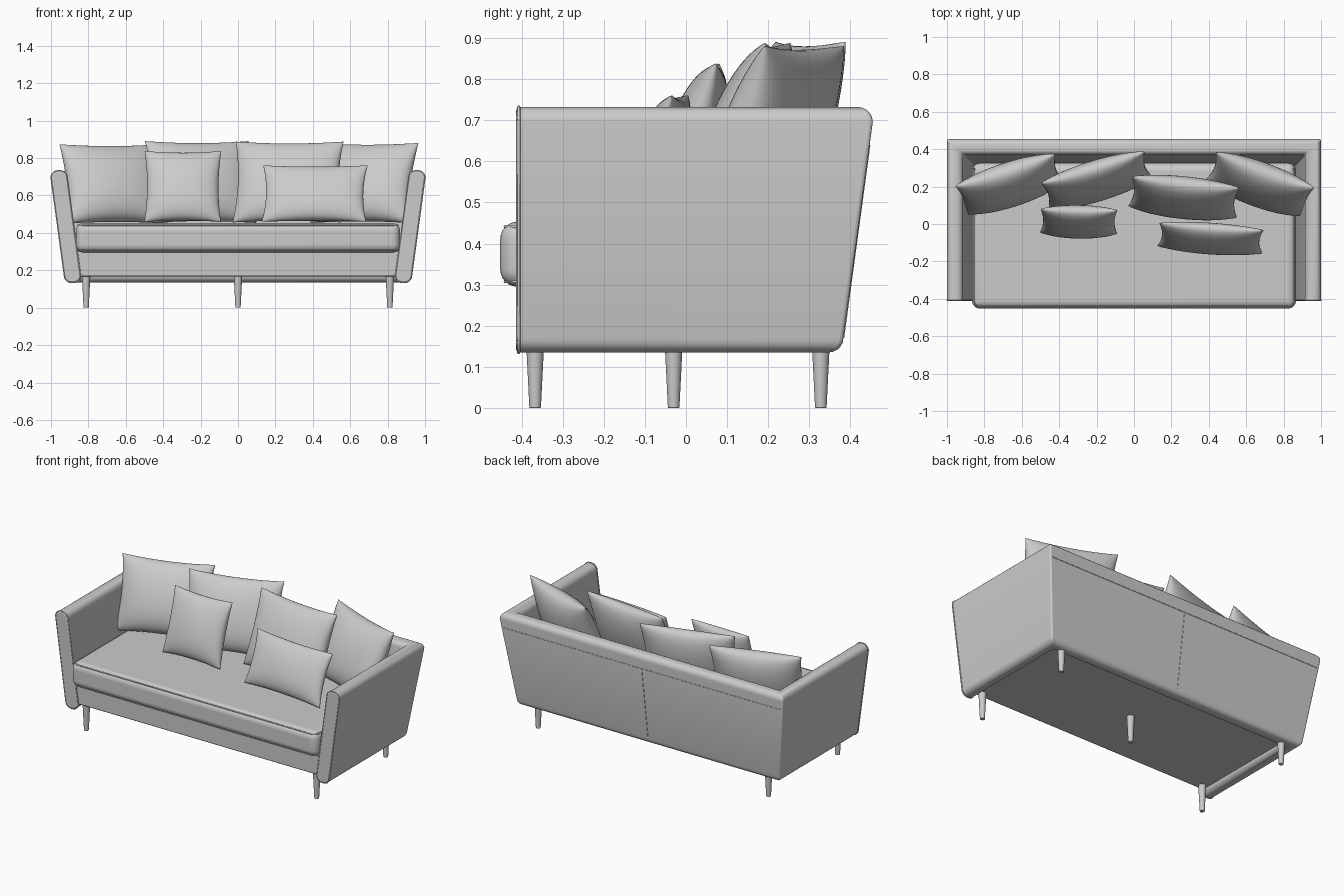
import bpy, bmesh, math
from mathutils import Matrix, Vector

if "Cube" in bpy.data.objects:
    bpy.data.objects.remove(bpy.data.objects["Cube"])


def make_object(name, bm, bevel=0, segments=3, angle=40):
    bmesh.ops.recalc_face_normals(bm, faces=bm.faces)
    mesh = bpy.data.meshes.new(name)
    bm.to_mesh(mesh)
    bm.free()
    obj = bpy.data.objects.new(name, mesh)
    bpy.context.collection.objects.link(obj)
    if bevel:
        mod = obj.modifiers.new("rounding", 'BEVEL')
        mod.width = bevel
        mod.segments = segments
        mod.limit_method = 'ANGLE'
        mod.angle_limit = math.radians(50)
    bpy.ops.object.select_all(action='DESELECT')
    obj.select_set(True)
    bpy.context.view_layer.objects.active = obj
    bpy.ops.object.shade_smooth_by_angle(angle=math.radians(angle))
    return obj


def box(name, lo, hi, bevel, segments=4):
    lo, hi = Vector(lo), Vector(hi)
    bm = bmesh.new()
    bmesh.ops.create_cube(bm, size=1, matrix=Matrix.Translation((lo + hi) / 2)
                          @ Matrix.Diagonal((*(hi - lo), 1)))
    return make_object(name, bm, bevel, segments)


def piping(name, points, radius=0.003, cyclic=False):
    curve = bpy.data.curves.new(name, 'CURVE')
    curve.dimensions = '3D'
    curve.bevel_depth = radius
    curve.bevel_resolution = 1
    spline = curve.splines.new('POLY')
    spline.points.add(len(points) - 1)
    for p, co in zip(spline.points, points):
        p.co = (*co, 1)
    spline.use_cyclic_u = cyclic
    obj = bpy.data.objects.new(name, curve)
    bpy.context.collection.objects.link(obj)


# Leaning cross-section of arms and back: (offset from outer edge, height)
def lean(z):
    return -0.072 * (0.70 - z) / 0.53


FRONT, BACK, R, THICK = -0.413, 0.455, 0.036, 0.086
BOTTOM, TOP = 0.135, 0.732
section = []
for cz, inner, start in ((TOP - R, False, 0), (TOP - R, True, 90),
                         (BOTTOM + R, True, 180), (BOTTOM + R, False, 270)):
    cd = lean(cz) - (THICK - R if inner else R)
    for i in range(6):
        a = math.radians(start + 90 * i / 5)
        section.append((cd + R * math.cos(a), cz + R * math.sin(a)))

# Arms and back: one section swept round three sides with mitred corners
bm = bmesh.new()
rings = []
for sx, at_back in ((-1, False), (-1, True), (1, True), (1, False)):
    rings.append([bm.verts.new((sx * (1 + d), BACK + d if at_back else FRONT, z))
                  for d, z in section])
n = len(section)
for a, b in zip(rings, rings[1:]):
    for i in range(n):
        j = (i + 1) % n
        bm.faces.new((a[i], a[j], b[j], b[i]))
bm.faces.new(rings[0])
bm.faces.new(rings[-1])
make_object("arms_and_back", bm, 0.008, 3)

# Piping round the arm fronts and seams on the back
for sx, side in ((-1, "left"), (1, "right")):
    piping(side + "_arm_piping",
           [(sx * (1 + d), FRONT + 0.006, z) for d, z in section], 0.004, True)
piping("back_top_seam", [(s * 0.975, BACK + lean(0.64), 0.64) for s in (-1, 1)], 0.002)
piping("back_centre_seam", [(0, BACK + lean(z), z) for z in (0.17, 0.64)], 0.002)

# Base frame and seat cushion
box("base_frame", (-0.868, -0.402, 0.168), (0.868, 0.34, 0.30), 0.008, 2)
box("seat_cushion", (-0.866, -0.452, 0.295), (0.866, 0.325, 0.453), 0.042, 6)
for z, label in ((0.441, "top"), (0.307, "bottom")):
    piping("seat_" + label + "_piping",
           [(-0.855, 0.30, z), (-0.855, -0.415, z), (-0.83, -0.440, z),
            (0.83, -0.440, z), (0.855, -0.415, z), (0.855, 0.30, z)], 0.004)

# Tapered legs
for name, x, y in (("front_left_leg", -0.812, -0.367), ("front_right_leg", 0.812, -0.367),
                   ("back_left_leg", -0.812, 0.328), ("back_right_leg", 0.812, 0.328),
                   ("centre_leg", 0, -0.03)):
    bm = bmesh.new()
    bmesh.ops.create_cone(bm, cap_ends=True, segments=24, radius1=0.014, radius2=0.023,
                          depth=0.18, matrix=Matrix.Translation((x, y, 0.09)))
    make_object(name, bm, 0.002, 2)


# Scatter pillow: two bulging sheets joined at pinched edges with pointed corners
def pillow(name, centre, width, height, thick, turn, tilt):
    bm = bmesh.new()
    for side in (-1, 1):
        new = bmesh.ops.create_grid(bm, x_segments=28, y_segments=28, size=1)["verts"]
        for v in new:
            u, w = math.sin(v.co.x * math.pi / 2), math.sin(v.co.y * math.pi / 2)
            puff = max(0, (1 - u * u) * (1 - w * w)) ** 0.45
            sag = 1 - 0.10 * (w + 0.2)       # fuller towards the bottom
            v.co = (width / 2 * u * (1 - 0.07 * (1 - w * w) * abs(u)),
                    side * thick / 2 * puff * sag,
                    height / 2 * w * (1 - 0.06 * (1 - u * u) * abs(w)))
    bmesh.ops.remove_doubles(bm, verts=bm.verts, dist=0.0003)
    bm.transform(Matrix.Translation(centre)
                 @ Matrix.Rotation(math.radians(turn), 4, 'Z')
                 @ Matrix.Rotation(math.radians(-tilt), 4, 'X'))
    make_object(name, bm, angle=60)


pillow("left_back_pillow", (-0.665, 0.215, 0.662), 0.56, 0.45, 0.20, 18, 20)
pillow("centre_left_back_pillow", (-0.20, 0.235, 0.672), 0.58, 0.46, 0.18, 17, 18)
pillow("centre_right_back_pillow", (0.268, 0.145, 0.672), 0.58, 0.46, 0.18, -6, 20)
pillow("right_back_pillow", (0.675, 0.215, 0.667), 0.56, 0.455, 0.20, -20, 20)
pillow("small_square_pillow", (-0.295, 0.015, 0.648), 0.41, 0.40, 0.14, -1, 18)
pillow("lumbar_pillow", (0.41, -0.075, 0.610), 0.56, 0.325, 0.13, -4, 22)
